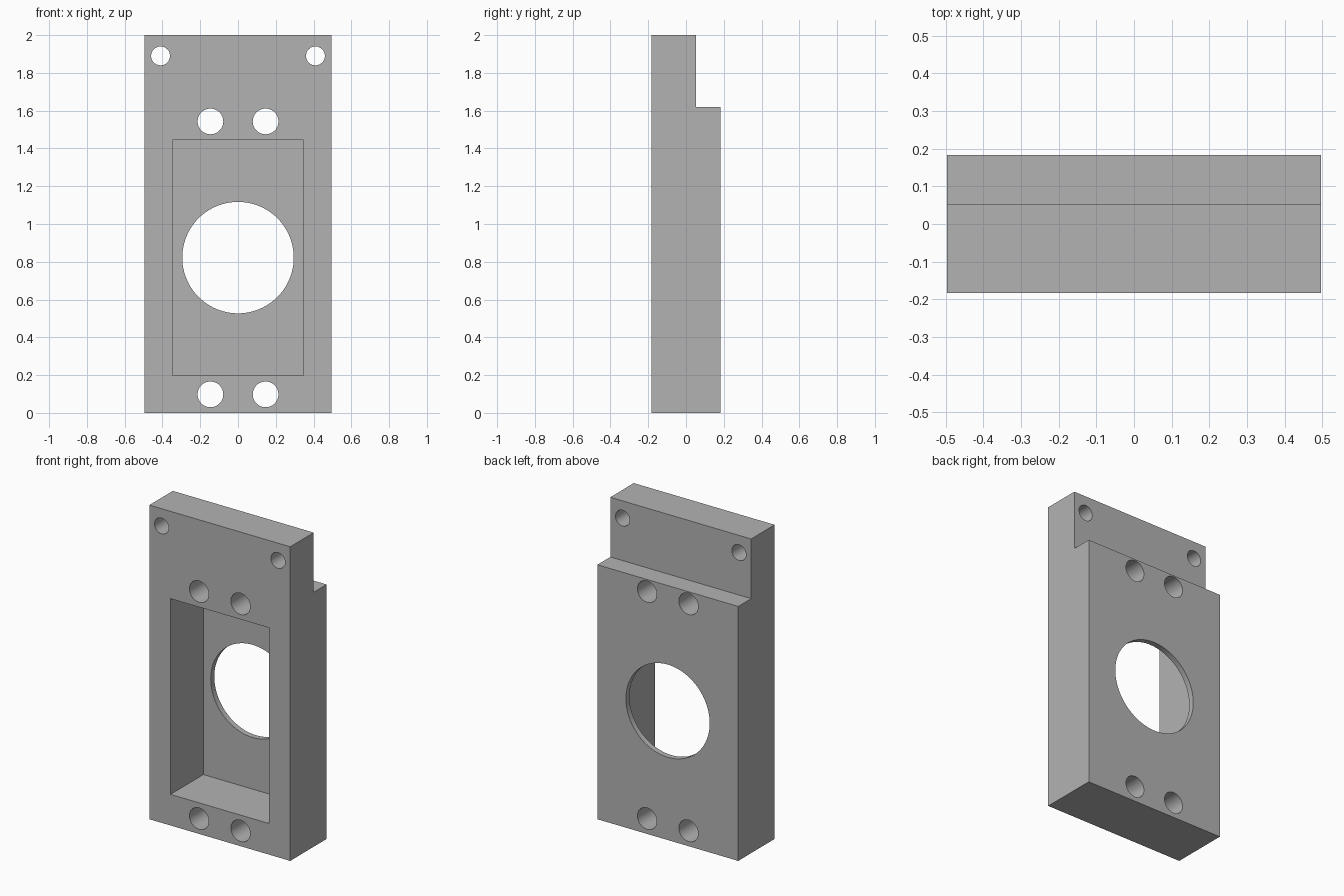
import bpy
import bmesh
import math
from mathutils import Matrix

cube = bpy.data.objects.get("Cube")
if cube:
    bpy.data.objects.remove(cube, do_unlink=True)

# Main sizes
HALF_W, HALF_D, HEIGHT = 0.496, 0.183, 2.0
STEP_Y, STEP_Z = 0.053, 1.62
FLOOR_Y = 0.147

grey = bpy.data.materials.new("plain grey")
colour = (0.45, 0.45, 0.45, 1)
grey.use_nodes = True
grey.diffuse_color = colour
grey.node_tree.nodes["Principled BSDF"].inputs["Base Color"].default_value = colour


def make_object(name, bm):
    bmesh.ops.recalc_face_normals(bm, faces=bm.faces)
    mesh = bpy.data.meshes.new(name)
    bm.to_mesh(mesh)
    bm.free()
    mesh.materials.append(grey)
    obj = bpy.data.objects.new(name, mesh)
    bpy.context.collection.objects.link(obj)
    return obj


def add_hole(bm, x, z, radius, segments=64):
    place = Matrix.Translation((x, 0, z)) @ Matrix.Rotation(math.pi / 2, 4, "X")
    bmesh.ops.create_cone(bm, cap_ends=True, segments=segments, radius1=radius,
                          radius2=radius, depth=1, matrix=place)


def cut(target, cutter):
    mod = target.modifiers.new(cutter.name, "BOOLEAN")
    mod.operation = "DIFFERENCE"
    mod.solver = "EXACT"
    mod.object = cutter
    bpy.context.view_layer.objects.active = target
    bpy.ops.object.modifier_apply(modifier=mod.name)
    bpy.data.objects.remove(cutter, do_unlink=True)


# Block with a step at the upper back, extruded from its side profile
bm = bmesh.new()
profile = [(-HALF_D, 0), (HALF_D, 0), (HALF_D, STEP_Z),
           (STEP_Y, STEP_Z), (STEP_Y, HEIGHT), (-HALF_D, HEIGHT)]
side = bm.faces.new([bm.verts.new((-HALF_W, y, z)) for y, z in profile])
extruded = bmesh.ops.extrude_face_region(bm, geom=[side])["geom"]
bmesh.ops.translate(bm, vec=(2 * HALF_W, 0, 0),
                    verts=[v for v in extruded if isinstance(v, bmesh.types.BMVert)])
block = make_object("mounting_block", bm)

# Rectangular front pocket leaving a thin back wall
bm = bmesh.new()
front = -0.5
low, high = 0.198, 1.444
bmesh.ops.create_cube(bm, size=1, matrix=(
    Matrix.Translation((0, (front + FLOOR_Y) / 2, (low + high) / 2))
    @ Matrix.Diagonal((0.694, FLOOR_Y - front, high - low, 1))))
cut(block, make_object("pocket_cutter", bm))

# Large round opening and mirrored pairs of screw holes
bm = bmesh.new()
add_hole(bm, 0, 0.822, 0.295, 96)
for sign in (-1, 1):
    add_hole(bm, sign * 0.41, 1.89, 0.05)
    for z in (0.098, 1.543):
        add_hole(bm, sign * 0.146, z, 0.068)
cut(block, make_object("hole_cutter", bm))

# Smooth hole walls, sharp edges elsewhere
bpy.ops.object.select_all(action="DESELECT")
block.select_set(True)
bpy.context.view_layer.objects.active = block
bpy.ops.object.shade_smooth_by_angle(angle=math.radians(30))
